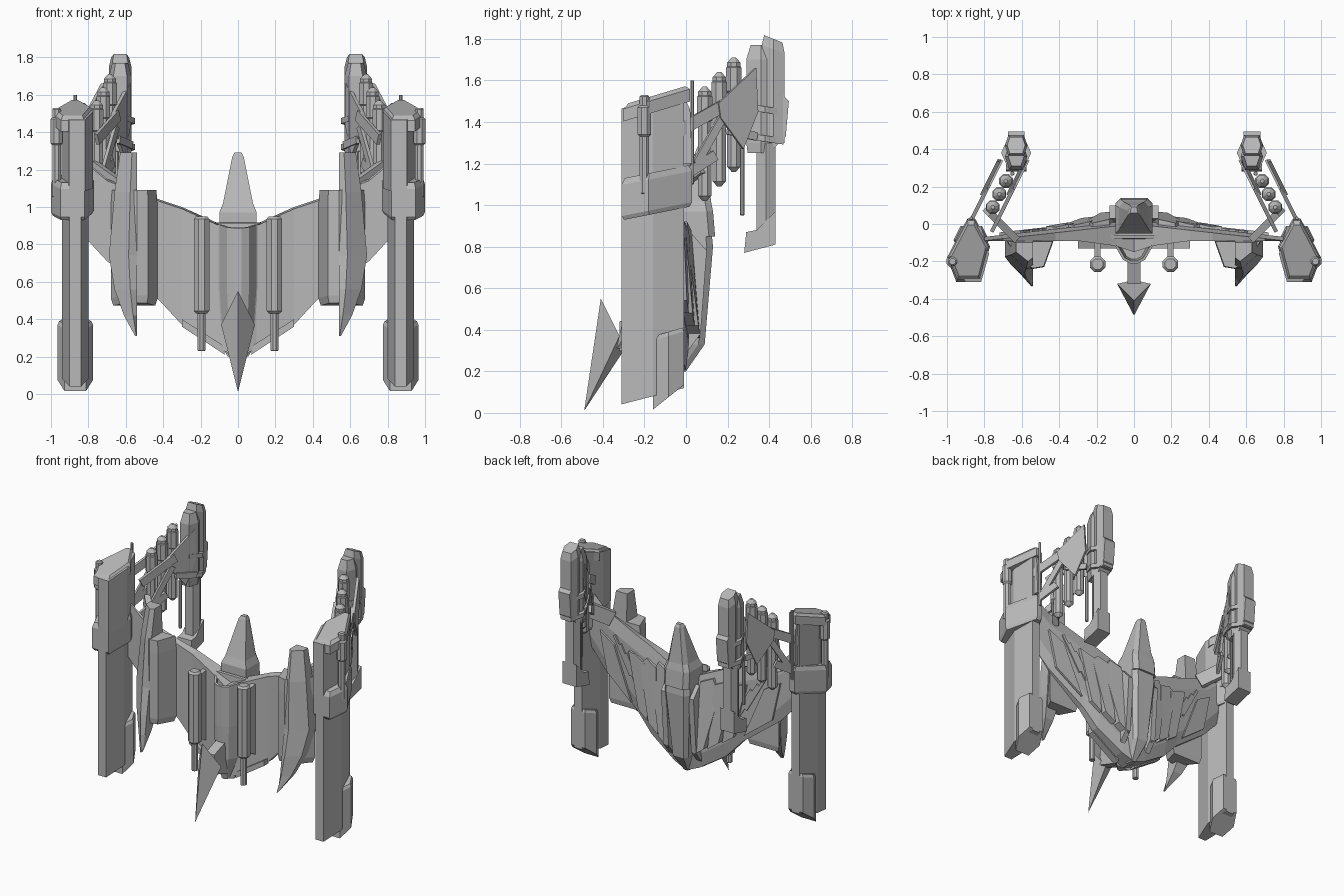
import bpy, bmesh
from math import cos, sin, pi
from mathutils import Vector

cube = bpy.data.objects.get("Cube")
if cube:
    bpy.data.objects.remove(cube)

shade = (.48, .48, .48, 1)
grey = bpy.data.materials.new("hull grey")
grey.use_nodes = True
grey.diffuse_color = shade
grey.node_tree.nodes["Principled BSDF"].inputs["Base Color"].default_value = shade


# Skin a list of equal rings; paired parts get a left and a right copy
def loft(name, rings, paired=True):
    sides = {"left_": 1, "right_": -1} if paired else {"": 1}
    for side, sign in sides.items():
        bm = bmesh.new()
        loops = [[bm.verts.new((sign * x, y, z)) for x, y, z in ring] for ring in rings]
        for lower, higher in zip(loops, loops[1:]):
            for i in range(len(lower)):
                bm.faces.new((lower[i - 1], lower[i], higher[i], higher[i - 1]))
        bm.faces.new(loops[0])
        bm.faces.new(loops[-1])
        bmesh.ops.remove_doubles(bm, verts=bm.verts, dist=.0001)
        bmesh.ops.recalc_face_normals(bm, faces=bm.faces)
        mesh = bpy.data.meshes.new(side + name)
        bm.to_mesh(mesh)
        bm.free()
        mesh.materials.append(grey)
        bpy.context.collection.objects.link(bpy.data.objects.new(side + name, mesh))


# Upright prism whose ring at each height is scaled and tilted along y
def column(name, outline, heights, scales=None, tilts=None, paired=True):
    scales = scales or [1] * len(heights)
    tilts = tilts or [0] * len(heights)
    middle = sum((Vector(p) for p in outline), Vector((0, 0))) / len(outline)
    rings = []
    for z, scale, tilt in zip(heights, scales, tilts):
        offsets = [(Vector(p) - middle) * scale for p in outline]
        rings.append([(middle.x + o.x, middle.y + o.y, z + tilt * o.y) for o in offsets])
    loft(name, rings, paired)


# Flat outline pushed along a vector
def slab(name, points, push, paired=True):
    loft(name, [points, [Vector(p) + Vector(push) for p in points]], paired)


# Side profile of (y, z) points given a width in x
def profile(name, left, width, points, paired=True):
    slab(name, [(left, y, z) for y, z in points], (width, 0, 0), paired)


def beam(name, start, end, width, height):
    start, end = Vector(start), Vector(end)
    along = end - start
    across = along.cross((0, 0, 1)).normalized()
    over = along.cross(across).normalized() * height / 2
    across *= width / 2
    slab(name, [start + across + over, start - across + over,
                start - across - over, start + across - over], along)


def hexagon(x, y, wide, deep, flat=.4):
    return [(x - wide, y), (x - wide * flat, y - deep), (x + wide * flat, y - deep),
            (x + wide, y), (x + wide * flat, y + deep), (x - wide * flat, y + deep)]


# Faceted tube with tapered ends
def tube(name, x, y, radius, bottom, top, taper=.7):
    ring = [(x + radius * cos(pi * (i + .5) / 4), y + radius * sin(pi * (i + .5) / 4)) for i in range(8)]
    bevel = radius * (1 - taper)
    column(name, ring, [bottom, bottom + bevel, top - bevel, top], [taper, 1, 1, taper])


# Outer pylons, with a skewed diamond for the collar and cap
pylon_x, pylon_y = .87, -.16
diamond = [(.77, -.12), (.82, -.31), (.95, -.31), (1, -.18), (.89, .03), (.85, .03)]
column("pylon_leg", hexagon(pylon_x, pylon_y, .07, .15, .45), [.08, 1], tilts=[.26, .1])
column("pylon_boot", hexagon(pylon_x, -.085, .095, .075, .6), [.075, .37, .39], [1, 1, .9], [.8, .3, .3])
column("pylon_collar", diamond, [.96, .98, 1.13, 1.16], [.92, 1, 1, .9], [.2] * 4)
column("pylon_upper", hexagon(.86, pylon_y, .085, .15, .5), [1.1, 1.51], tilts=[.1, .3])
column("pylon_cap", diamond, [1.45, 1.51, 1.53], [.94, .94, .8], [.3] * 3)
profile("pylon_rear_plate", .85, .04, [(-.02, 1.2), (.03, 1.2), (.02, 1.46), (-.02, 1.54)])
tube("antenna", pylon_x, .03, .01, 1.1, 1.6)
tube("side_gun", .97, -.2, .025, 1.05, 1.53)
tube("side_gun_sleeve", .97, -.2, .035, 1.33, 1.48)


# Wings, lofted outward from the centre line as (x, bottom, top)
def wing_back(x):
    return .02 - x / 9


rings = []
for x, low, high in [(0, .2, .87), (.1, .24, .91), (.3, .37, 1), (.42, .5, 1.04), (.7, .71, 1.15), (.82, .84, 1.25)]:
    front = -.09 - max(0, .06 - x / 3)
    back = wing_back(x)
    rings.append([(x, front, high - .01), (x, back - .02, high), (x, back, high - .1),
                  (x, back, low + .1), (x, back - .02, low), (x, front, low)])
loft("wing", rings)


# Ridges and stepped panels on the wing backs, fading out towards the top
def on_back(x, z, lift=0):
    return x, wing_back(x) + lift, z


for i in range(3):
    inner = .1 + i / 10
    base = .3 + inner * .6
    outline = [(inner, base), (inner + .08, base + .06), (inner + .17, base + .45), (inner + .12, .92), (inner + .03, .88)]
    lifts = [.06 - i / 60, .06 - i / 60, .02, .01, .02]
    loft(f"wing_step_{i}", [[on_back(x, z, -.01) for x, z in outline],
                            [on_back(x, z, lift) for (x, z), lift in zip(outline, lifts)]])
    rib = i / 20
    beam(f"wing_rib_{i}", on_back(.36 + rib, .65 + rib), on_back(.5 + rib, .9 + rib), .02, .02)
slab("wing_edge_plate", [on_back(.45, .56), on_back(.66, .72), on_back(.72, 1), on_back(.6, .93)], (0, .015, 0))

# Nose with a hollow intake
half = [(.18, -.06), (.1, -.12), (.06, -.19), (.02, -.21)]
nose = half + [(-x, y) for x, y in reversed(half)]
column("intake_nose", nose, [.2, .36, .6, .9, .9, .75], [.3, .85, 1, 1, .8, .65], [0, 0, 0, .2, .2, 0], False)
slab("wing_lower_lip", [(.07, -.08, .21), (.3, -.08, .36), (.3, -.08, .4), (.08, -.08, .26)], (0, -.05, 0))

# Keel blade under the nose
keel = [(0, -.41, .55), (.09, -.32, .37), (0, -.3, .3), (-.09, -.32, .37)]
loft("keel_blade", [keel, [(0, -.49, .01)] * 4], False)
profile("keel_stem", -.035, .07, [(-.32, .3), (-.15, .24), (-.15, .5), (-.32, .44)], False)


# Dorsal spine and spike as (half width, front, back, height)
def spine(name, sections):
    loft(name, [[(-w, front, z), (w, front, z), (w, back - .03, z), (w * .7, back, z),
                 (-w * .7, back, z), (-w, back - .03, z)] for w, front, back, z in sections], False)


spine("dorsal_spine", [(.02, -.06, 0, .2), (.06, -.06, .09, .33), (.1, -.06, .13, .8), (.1, -.06, .12, .9)])
spine("dorsal_spike", [(.1, -.05, .14, .85), (.1, -.05, .13, .97), (.08, -.03, .12, 1.02), (.03, .05, .1, 1.27), (.02, .06, .09, 1.29)])
profile("spine_side_rail", .09, .04, [(.01, .3), (.07, .38), (.1, .78), (.03, .86)])

# Chin guns
gun_x, gun_y = .195, -.215
tube("chin_gun", gun_x, gun_y, .045, .43, .95)
tube("chin_barrel", gun_x, gun_y, .022, .23, .5, .9)
profile("chin_mount", .18, .03, [(-.2, .45), (-.08, .4), (-.08, .92), (-.2, .9)])

# Wing pods with broad curved blades along their outer edge
pod = [(.43, -.09), (.68, -.09), (.62, -.2), (.54, -.24), (.48, -.23)]
column("wing_pod", pod, [.48, .52, 1, 1.09], [.9, 1, 1, .95], [-.1, -.1, 0, 0])
rings = []
for outer, front, back, z in [(.63, -.2, -.1, 1.29), (.66, -.24, -.09, 1.08), (.69, -.26, -.09, .74),
                              (.66, -.29, -.14, .56), (.61, -.31, -.22, .42), (.55, -.335, -.33, .31)]:
    ridge = .54 + (outer - .54) * .3
    rings.append([(outer, back, z), (outer, (front + back) / 2, z), (ridge, front, z), (.54, front + .02, z), (.54, back, z)])
loft("pod_blade", rings)

# Rear nacelles
nacelle_x = .63
column("nacelle_tower", hexagon(nacelle_x, .36, .06, .07, .6), [1.25, 1.3, 1.7, 1.77], [.9, 1, 1, .7])
column("nacelle_lower_tower", hexagon(nacelle_x, .385, .055, .045, .6), [.86, 1.3])
column("nacelle_crown", hexagon(nacelle_x, .42, .06, .055, .7), [1.3, 1.75, 1.8], [1, 1, .8], [0, -.4, -.4])
profile("nacelle_back_shell", .585, .09, [(.42, 1.27), (.48, 1.33), (.495, 1.5), (.44, 1.56)])
profile("nacelle_foot", .575, .11, [(.28, .77), (.43, .81), (.43, .97), (.34, .88), (.29, .87)])
for label, z in (("lower", 1.32), ("upper", 1.46)):
    column(f"nacelle_{label}_clamp", hexagon(nacelle_x, .38, .08, .09, .5), [z - .015, z + .015], tilts=[-.15] * 2)
tube("nacelle_rod", nacelle_x + .02, .27, .012, .95, 1.3)


# Struts joining pylon and nacelle
def strut(y, z, shift):
    return .81 - y / 2 + shift, y, z


for label, shift in (("outer", .07), ("inner", -.07)):
    gusset = [(.15, 1.49), (.33, 1.66), (.34, 1.45), (.27, 1.27), (.16, 1.42)]
    slab(label + "_gusset", [strut(y, z, shift) for y, z in gusset], (.018, .008, 0))
    beam(label + "_upper_arm", strut(-.03, 1.36, shift), strut(.2, 1.49, shift), .02, .06)
    beam(label + "_lower_arm", strut(-.03, 1.13, shift), strut(.14, 1.24, shift), .02, .05)
    beam(label + "_brace", strut(.05, 1.2, shift), strut(.18, 1.43, shift), .02, .04)
    beam(label + "_link", strut(.2, 1.36, shift), strut(.34, 1.33, shift), .02, .04)
beam("wing_brace", (.78, .07, 1.2), (.64, -.07, 1.1), .04, .1)

# Upright canisters carried between the struts
for i in range(3):
    y = .09 + i * .07
    rise = i * .07
    tube(f"canister_{i}", .8 - y / 2, y, .035, 1.02 + rise, 1.57 + rise, .3)
    tube(f"canister_cap_{i}", .8 - y / 2, y, .04, 1.4 + rise, 1.53 + rise, .8)
